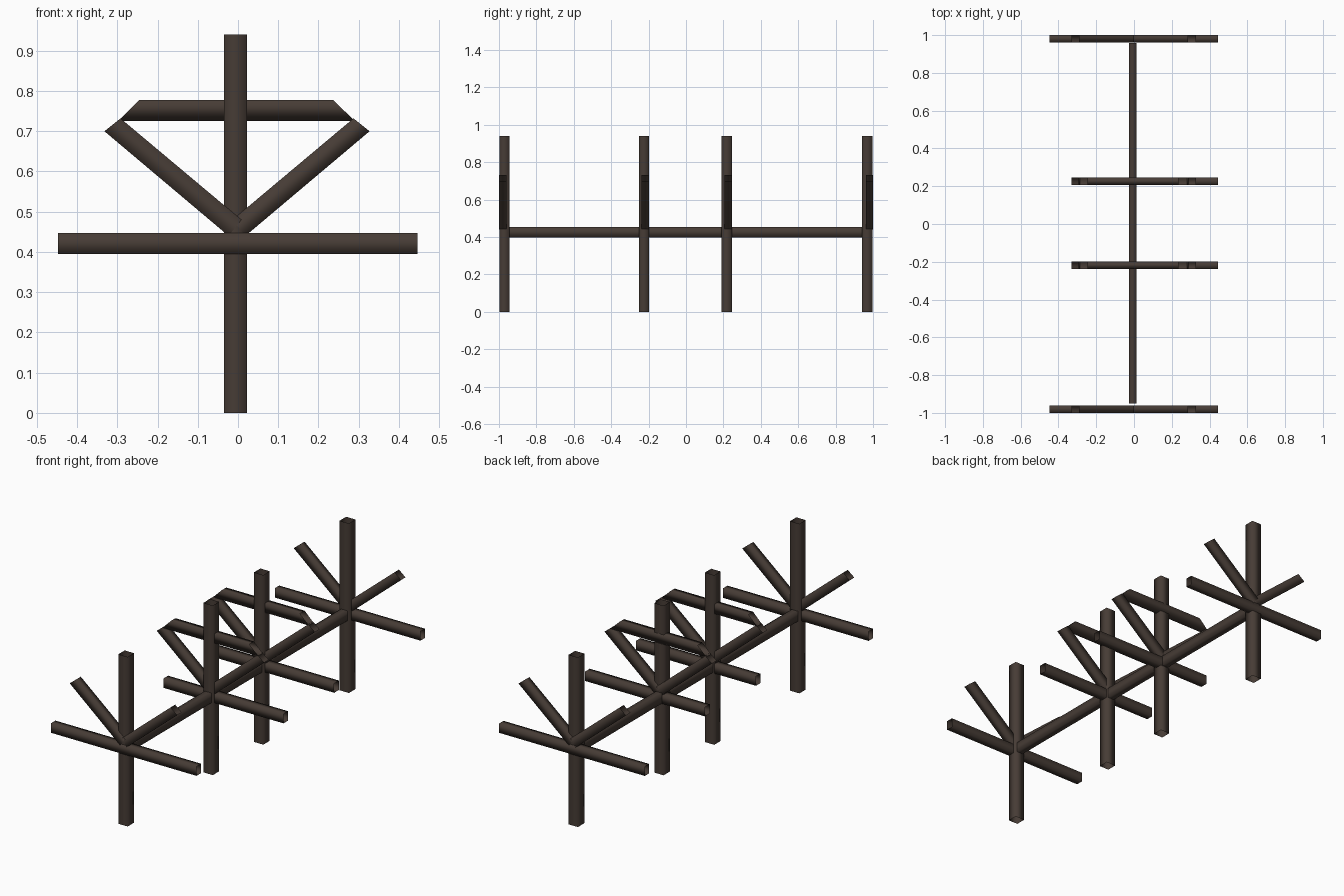
import bpy, bmesh

if "Cube" in bpy.data.objects:
    bpy.data.objects.remove(bpy.data.objects["Cube"])

wood = bpy.data.materials.new("dark brown wood")
wood.diffuse_color = (0.062, 0.045, 0.036, 1)
wood.use_nodes = True
wood.node_tree.nodes["Principled BSDF"].inputs["Base Color"].default_value = wood.diffuse_color


def tube(name, start, end):
    """Open four-sided beam between two rings of corners."""
    bm = bmesh.new()
    a = [bm.verts.new(p) for p in start]
    b = [bm.verts.new(p) for p in end]
    for i in range(4):
        j = (i + 1) % 4
        bm.faces.new((a[i], a[j], b[j], b[i])).smooth = True
    bmesh.ops.recalc_face_normals(bm, faces=bm.faces)
    # make sure the walls of the open tube face outwards
    c = sum((v.co for v in bm.verts), bm.verts[:][0].co * 0) / 8
    f = bm.faces[:][0]
    if f.normal.dot(f.calc_center_median() - c) < 0:
        bmesh.ops.reverse_faces(bm, faces=bm.faces[:])
    me = bpy.data.meshes.new(name)
    bm.to_mesh(me)
    bm.free()
    me.materials.append(wood)
    ob = bpy.data.objects.new(name, me)
    bpy.context.collection.objects.link(ob)
    return ob


def bar(name, p, y0, y1):
    """Beam in a frame plane: p = start low, start high, end low, end high (x, z)."""
    def ring(q, r):
        return [(q[0], y0, q[1]), (q[0], y1, q[1]), (r[0], y1, r[1]), (r[0], y0, r[1])]
    return tube(name, ring(p[0], p[1]), ring(p[2], p[3]))


CX = -0.0025  # mirror line of the braces
BRACE = [(0.021, 0.44), (-0.011, 0.48), (0.3295, 0.70), (0.2895, 0.732)]

# frames: name, post y range, beam y range, beam left end, has top tie
frames = [
    ("front_end", (-0.998, -0.943), (-1.0, -0.96), -0.448, False),
    ("front_mid", (-0.252, -0.197), (-0.238, -0.198), -0.29, True),
    ("back_mid", (0.19, 0.246), (0.206, 0.247), -0.29, True),
    ("back_end", (0.94, 0.997), (0.962, 1.0), -0.448, False),
]
for name, post, beam, left, tie in frames:
    # upright post
    bar(name + "_post", [(-0.035, 0), (0.022, 0), (-0.035, 0.94), (0.022, 0.94)], *post)
    # horizontal cross arm
    bar(name + "_cross_arm", [(left, 0.395), (left, 0.447), (0.446, 0.395), (0.446, 0.447)], *beam)
    # pair of slanted braces
    for side, s in (("left", -1), ("right", 1)):
        bar(f"{name}_{side}_brace", [(CX + s * x, z) for x, z in BRACE], *beam)
    # mitred tie across the brace tops
    if tie:
        bar(name + "_top_tie", [(-0.297, 0.726), (-0.245, 0.778), (0.29, 0.726), (0.236, 0.778)], *beam)

# long rail joining all the frames
rail = [(-0.027, 0.398), (0.013, 0.398), (0.013, 0.453), (-0.027, 0.453)]
tube("long_rail", [(x, -0.95, z) for x, z in rail], [(x, 0.957, z) for x, z in rail])
